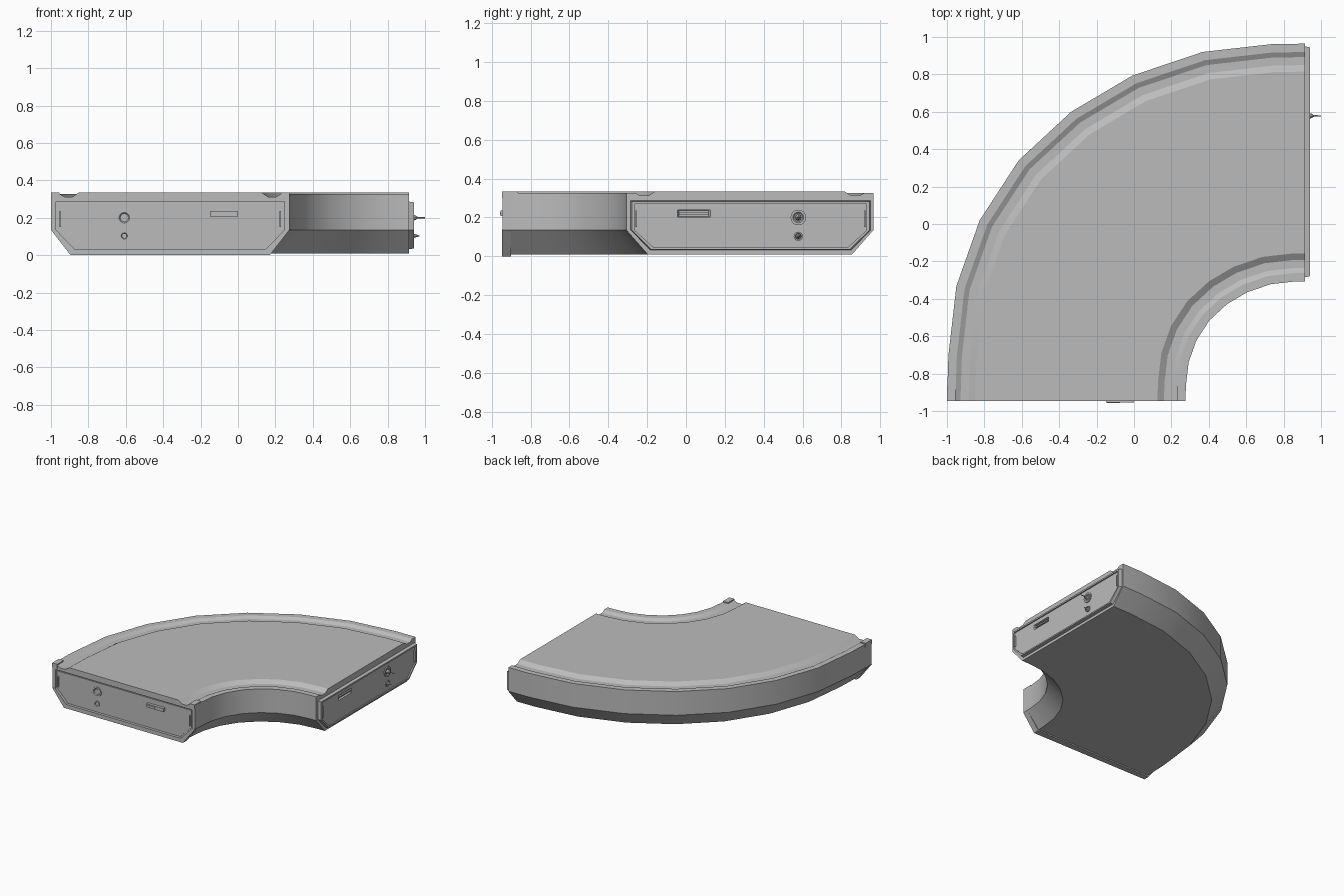
import bpy, bmesh, math

cube = bpy.data.objects.get("Cube")
if cube:
    bpy.data.objects.remove(cube, do_unlink=True)

CX, CY = 0.915, -0.945          # corner the bend turns around
R0, R1 = 0.64, 1.915            # inner and outer radius


def material(name, value):
    m = bpy.data.materials.new(name)
    m.use_nodes = True
    colour = (value, value, value, 1)
    m.diffuse_color = colour
    m.node_tree.nodes["Principled BSDF"].inputs["Base Color"].default_value = colour
    return m


GREY = material("plain grey", 0.5)


def loft(name, rings, closed_ends=True, smooth=False):
    """Skin a list of equally long closed rings."""
    bm = bmesh.new()
    rows = [[bm.verts.new(p) for p in ring] for ring in rings]
    n = len(rows[0])
    for a, b in zip(rows, rows[1:]):
        for i in range(n):
            j = (i + 1) % n
            bm.faces.new((a[i], a[j], b[j], b[i]))
    if closed_ends:
        bm.faces.new(rows[0])
        bm.faces.new(rows[-1])
    bmesh.ops.recalc_face_normals(bm, faces=bm.faces)
    mesh = bpy.data.meshes.new(name)
    bm.to_mesh(mesh)
    bm.free()
    mesh.materials.append(GREY)
    ob = bpy.data.objects.new(name, mesh)
    bpy.context.collection.objects.link(ob)
    if smooth:
        bpy.ops.object.select_all(action="DESELECT")
        ob.select_set(True)
        bpy.context.view_layer.objects.active = ob
        bpy.ops.object.shade_smooth_by_angle(angle=math.radians(25))
    return ob


def place(side, u, z, d):
    """u = distance from the corner, d = distance out of the end face."""
    return (CX - u, CY - d, z) if side == "front" else (CX + d, CY + u, z)


def prism(name, side, pts, d0, d1, scale_pts=None):
    return loft(name, [[place(side, u, z, d0) for u, z in pts],
                       [place(side, u, z, d1) for u, z in (scale_pts or pts)]])


def box(name, side, u0, u1, z0, z1, d0, d1):
    return prism(name, side, [(u0, z0), (u1, z0), (u1, z1), (u0, z1)], d0, d1)


def turned(name, side, u, z, profile, sides=16):
    """Round fitting on an end face; profile holds (radius, depth)."""
    ang = [2 * math.pi * i / sides for i in range(sides)]
    return loft(name, [[place(side, u + r * math.cos(a), z + r * math.sin(a), d)
                        for a in ang] for r, d in profile])


def cut(ob, cutter):
    mod = ob.modifiers.new("cut", "BOOLEAN")
    mod.operation = "DIFFERENCE"
    mod.solver = "EXACT"
    mod.object = cutter
    cutter.hide_render = True
    cutter.hide_viewport = True
    cutter.display_type = "WIRE"


def outline(i, bottom, top):
    """End outline with chamfered lower corners, inset by i."""
    c = 0.105 - 0.2 * i
    return [(R0 + i, top), (R0 + i, 0.135), (R0 + i + c, bottom),
            (R1 - i - c, bottom), (R1 - i, 0.135), (R1 - i, top)]


# Curved slab: one half of the section, mirrored across the track
half = [(0.11, 0.01), (0, 0.135), (0, 0.327), (0.045, 0.327),
        (0.072, 0.312), (0.115, 0.312), (0.15, 0.335)]
section = [(R0 + o, z) for o, z in half] + [(R1 - o, z) for o, z in reversed(half)]
angles = (0, 7.3, 18.2, 29, 40, 51, 62, 73.6, 84.6, 90)
swell = (1, 1.004, 1.025, 1.039, 1.044, 1.038, 1.028, 1.015, 1, 0.997)
rings = []
for a, s in zip(angles, swell):
    c, n = math.cos(math.radians(a)) * s, math.sin(math.radians(a)) * s
    rings.append([(CX - r * c, CY + r * n, z) for r, z in section])
slab = loft("curved_slab", rings, smooth=True)

# Lower collar and rim caps around the front end
collar = prism("front_collar", "front", outline(0, 0, 0.137), -0.045, 0.002)
for name, u in (("inner", R0), ("outer", R1 - 0.045)):
    box(name + "_rim_cap", "front", u, u + 0.045, 0.30, 0.335, -0.08, 0.002)

# Recess in the front end
recess = prism("front_recess_cutter", "front", outline(0.027, 0.032, 0.288), -0.02, 0.05)
cut(slab, recess)
cut(collar, recess)
prism("front_panel", "front", outline(0.038, 0.042, 0.275), -0.03, -0.012)

# Matching plug on the right end, with a sunken panel
plug = prism("right_plug", "right", outline(0.018, 0.03, 0.288), -0.01, 0.025,
             outline(0.026, 0.036, 0.282))
cut(plug, prism("right_panel_cutter", "right", outline(0.04, 0.047, 0.27), 0.015, 0.06))

# Fittings shared by both ends
for side, base in (("front", -0.012), ("right", 0.015)):
    for name, u in (("inner", R0 + 0.045), ("outer", R1 - 0.053)):
        box(f"{side}_{name}_latch", side, u, u + 0.008, 0.15, 0.235, base - 0.01, base + 0.012)
    for name, z, r in (("large", 0.2, 0.04), ("small", 0.103, 0.024)):
        turned(f"{side}_{name}_socket", side, 1.523, z,
               [(r, base - 0.005), (r, base + 0.008), (r * 0.7, base + 0.008),
                (r * 0.55, base + 0.001)])

# Front tongue, and the framed slot that receives it on the right
box("front_tongue", "front", 0.915, 1.065, 0.207, 0.235, -0.02, 0.01)
box("front_tongue_groove", "front", 0.99, 1.06, 0.216, 0.226, 0, 0.013)
cut(plug, prism("right_slot_cutter", "right",
                [(0.91, 0.205), (1.06, 0.205), (1.06, 0.236), (0.91, 0.236)], 0, 0.06,
                [(0.87, 0.19), (1.1, 0.19), (1.1, 0.25), (0.87, 0.25)]))
box("right_slot_bar", "right", 0.91, 1.06, 0.216, 0.226, -0.005, 0.012)

# Pins that stand out from the right sockets
turned("right_large_pin", "right", 1.523, 0.2,
       [(0.018, 0.01), (0.012, 0.035), (0.004, 0.045), (0.003, 0.085)], 8)
turned("right_small_pin", "right", 1.523, 0.103, [(0.016, 0.01), (0.002, 0.055)], 8)
